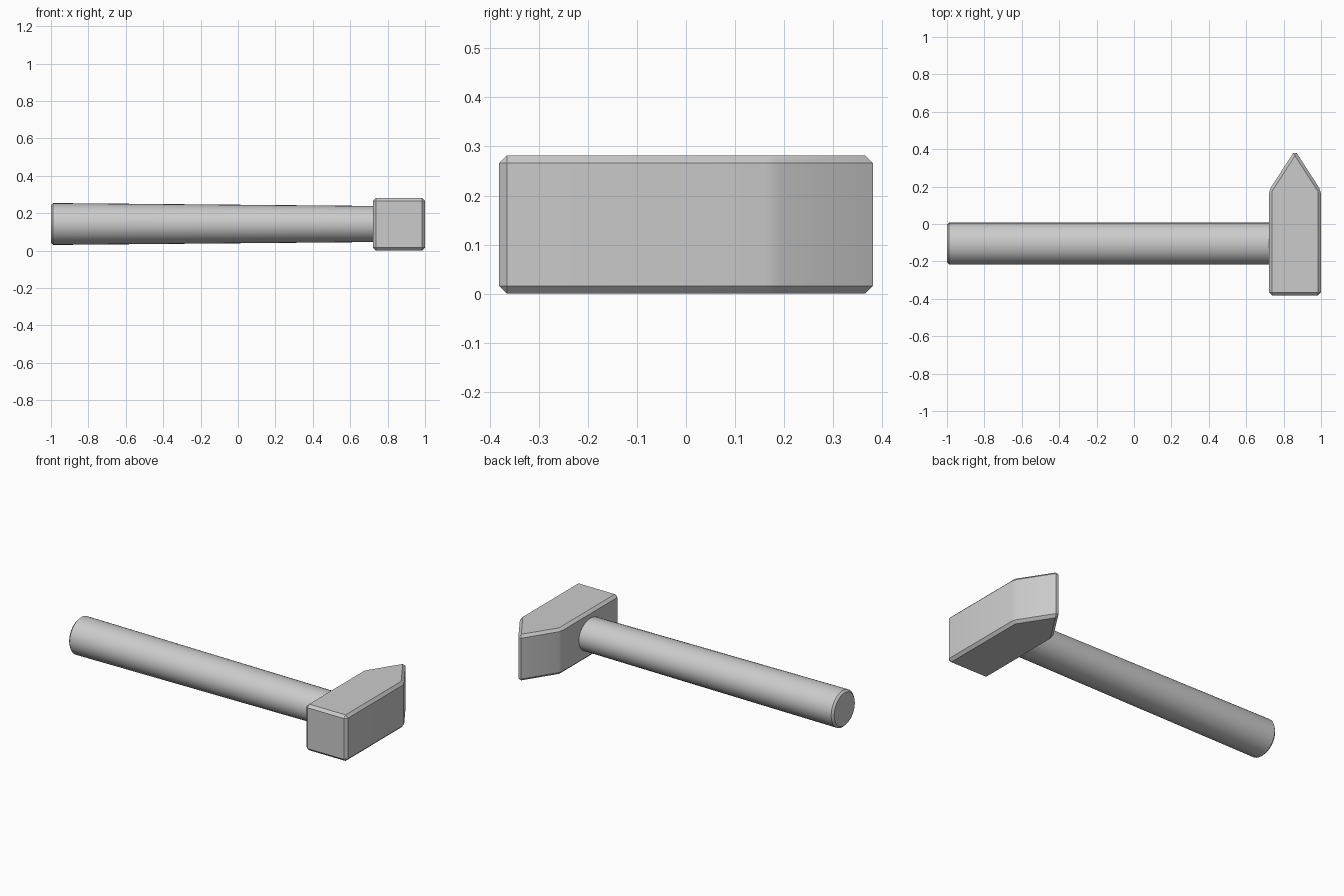
import bpy, bmesh, math
from mathutils import Matrix

if "Cube" in bpy.data.objects:
    bpy.data.objects.remove(bpy.data.objects["Cube"])


def finish(bm, name, bevel):
    bmesh.ops.recalc_face_normals(bm, faces=bm.faces)
    mesh = bpy.data.meshes.new(name)
    bm.to_mesh(mesh)
    bm.free()
    obj = bpy.data.objects.new(name, mesh)
    bpy.context.collection.objects.link(obj)
    mod = obj.modifiers.new("chamfer", 'BEVEL')
    mod.width = bevel
    mod.segments = 1
    mod.limit_method = 'ANGLE'
    mod.angle_limit = math.radians(30)
    bpy.ops.object.select_all(action='DESELECT')
    obj.select_set(True)
    bpy.context.view_layer.objects.active = obj
    bpy.ops.object.modifier_apply(modifier=mod.name)
    bpy.ops.object.shade_smooth_by_angle(angle=math.radians(30))
    return obj


# Head: pointed outline seen from above, extruded upwards
outline = [(0.721, -0.381), (1.0, -0.381), (1.0, 0.178), (0.8605, 0.394), (0.721, 0.178)]
bm = bmesh.new()
face = bm.faces.new([bm.verts.new((x, y, 0)) for x, y in outline])
top = bmesh.ops.extrude_face_region(bm, geom=[face])["geom"]
for v in top:
    if isinstance(v, bmesh.types.BMVert):
        v.co.z = 0.282
finish(bm, "hammer_head", 0.016)

# Handle: cylinder along x, flattening slightly in height towards the head
x0, x1 = -1.0, 0.75
bm = bmesh.new()
bmesh.ops.create_cone(bm, cap_ends=True, segments=32, radius1=0.112, radius2=0.112,
                      depth=x1 - x0, matrix=Matrix.Rotation(math.pi / 2, 4, 'Y'))
for v in bm.verts:
    if v.co.x > 0:
        v.co.z *= 0.86
    v.co.x += (x0 + x1) / 2
    v.co.y -= 0.105
    v.co.z += 0.142
finish(bm, "handle", 0.012)
